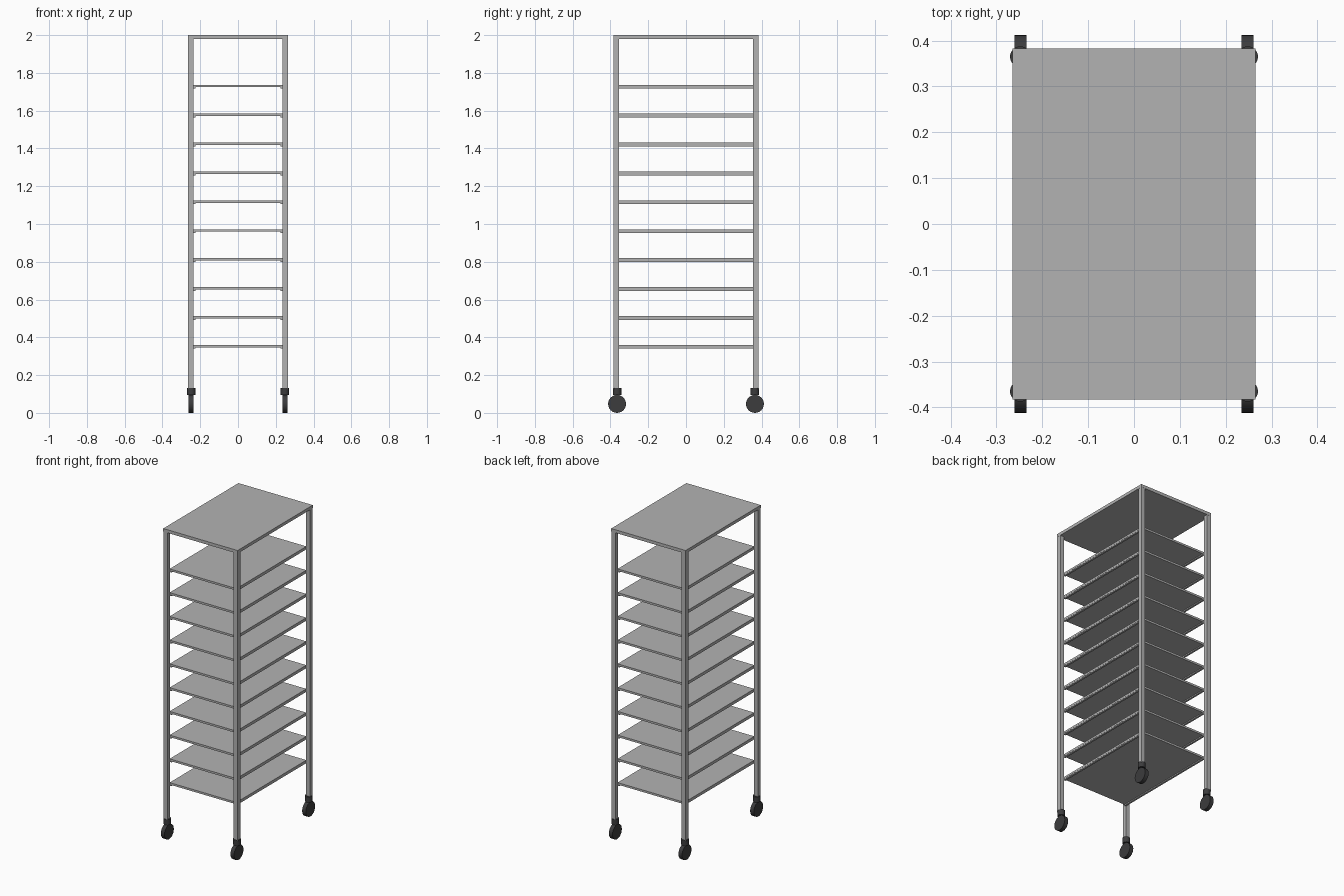
import bpy
from math import pi

if "Cube" in bpy.data.objects:
    bpy.data.objects.remove(bpy.data.objects["Cube"])


def material(name, rgb):
    m = bpy.data.materials.new(name)
    m.diffuse_color = (*rgb, 1)
    m.use_nodes = True
    m.node_tree.nodes["Principled BSDF"].inputs["Base Color"].default_value = m.diffuse_color
    return m


steel = material("brushed_steel_gray", (0.45, 0.45, 0.45))
rubber = material("dark_rubber", (0.045, 0.045, 0.047))


def finish(name, mat):
    ob = bpy.context.object
    ob.name = name
    ob.data.materials.append(mat)
    return ob


def box(name, lo, hi, mat=steel):
    center = [(a + b) / 2 for a, b in zip(lo, hi)]
    bpy.ops.mesh.primitive_cube_add(size=1, location=center)
    bpy.context.object.scale = [b - a for a, b in zip(lo, hi)]
    bpy.ops.object.transform_apply(location=False, rotation=False, scale=True)
    return finish(name, mat)


def cylinder(name, loc, radius, depth, rot=(0, 0, 0), sides=24):
    bpy.ops.mesh.primitive_cylinder_add(vertices=sides, radius=radius, depth=depth,
                                        location=loc, rotation=rot)
    bpy.ops.object.shade_smooth_by_angle()
    return finish(name, rubber)


# Top panel
box("top_panel", (-0.265, -0.383, 1.98), (0.265, 0.383, 2.0))

# Corner posts with casters
for sx in (-1, 1):
    for sy in (-1, 1):
        px, py = sx * 0.2505, sy * 0.3685
        box("corner_post", (px - 0.014, py - 0.014, 0.125), (px + 0.014, py + 0.014, 1.98))
        cx, cy = sx * 0.248, sy * 0.365
        cylinder("caster_collar", (cx, cy, 0.114), 0.0225, 0.036)
        cylinder("caster_wheel", (cx, cy, 0.0475), 0.0475, 0.026, (0, pi / 2, 0))

# Shelves, each resting on a pair of side rails
for i in range(10):
    top = 0.36 + i * 0.153
    box("shelf", (-0.238, -0.356, top - 0.013), (0.238, 0.356, top))
    for sx in (-1, 1):
        x = sx * 0.231
        box("shelf_rail", (x - 0.006, -0.356, top - 0.02), (x + 0.006, 0.356, top - 0.012))
